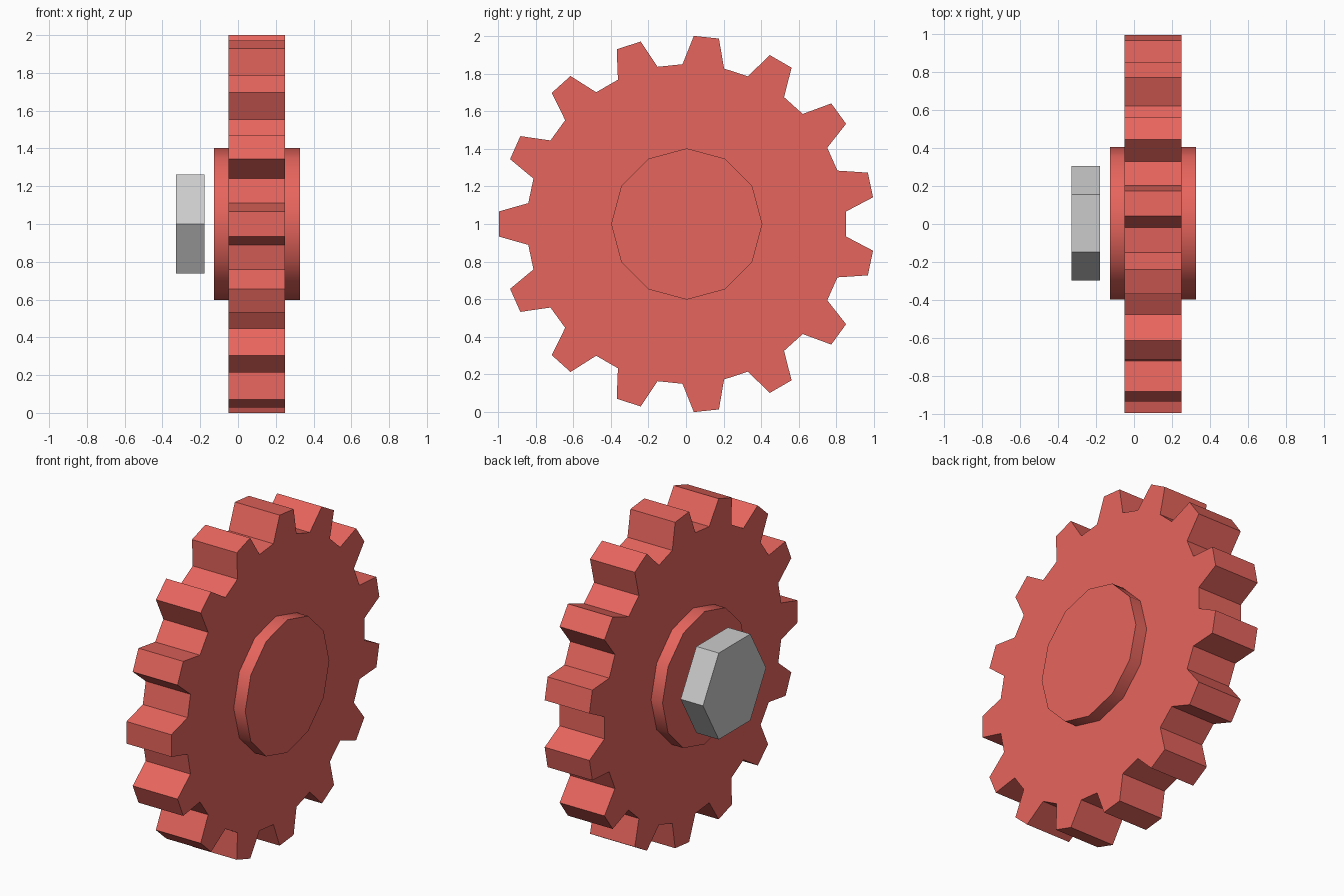
import bpy, bmesh, math

if "Cube" in bpy.data.objects:
    bpy.data.objects.remove(bpy.data.objects["Cube"])

CY, CZ = 0.004, 1.0   # axle centre (axle runs along x)
TEETH = 15

red = bpy.data.materials.new("red_paint")
red.diffuse_color = (0.8, 0.13, 0.11, 1)
red.use_nodes = True
red.node_tree.nodes["Principled BSDF"].inputs["Base Color"].default_value = red.diffuse_color


def ring(radius, sides):
    """Regular polygon as (radius, angle) pairs."""
    return [(radius, 2 * math.pi * i / sides) for i in range(sides)]


def disc(name, polar, x0, x1, material=None):
    """Extrude a polar outline in the YZ plane from x0 to x1."""
    bm = bmesh.new()
    verts = [bm.verts.new((x0, CY + r * math.cos(a), CZ + r * math.sin(a))) for r, a in polar]
    face = bm.faces.new(verts)
    ext = bmesh.ops.extrude_face_region(bm, geom=[face], use_keep_orig=True)
    moved = [g for g in ext["geom"] if isinstance(g, bmesh.types.BMVert)]
    bmesh.ops.translate(bm, verts=moved, vec=(x1 - x0, 0, 0))
    bmesh.ops.recalc_face_normals(bm, faces=bm.faces)
    mesh = bpy.data.meshes.new(name)
    bm.to_mesh(mesh)
    bm.free()
    obj = bpy.data.objects.new(name, mesh)
    bpy.context.collection.objects.link(obj)
    if material:
        mesh.materials.append(material)
    return obj


# Toothed wheel: tapered teeth, one pointing straight to -y
outline = []
for i in range(TEETH):
    mid = math.pi + 2 * math.pi * i / TEETH
    for r, deg in ((0.85, -7.5), (1.0007, -3.84), (1.0007, 3.84), (0.85, 7.5)):
        outline.append((r, mid + math.radians(deg)))
disc("gear_wheel", outline, -0.05, 0.25, red)

# Twelve-sided hub, smooth round the rim
hub = disc("hub", ring(0.402, 12), -0.127, 0.327, red)
bpy.context.view_layer.objects.active = hub
hub.select_set(True)
bpy.ops.object.shade_smooth_by_angle(angle=math.radians(40))

# Hexagonal bolt head standing off the hub
disc("bolt_head", ring(0.302, 6), -0.328, -0.178)
